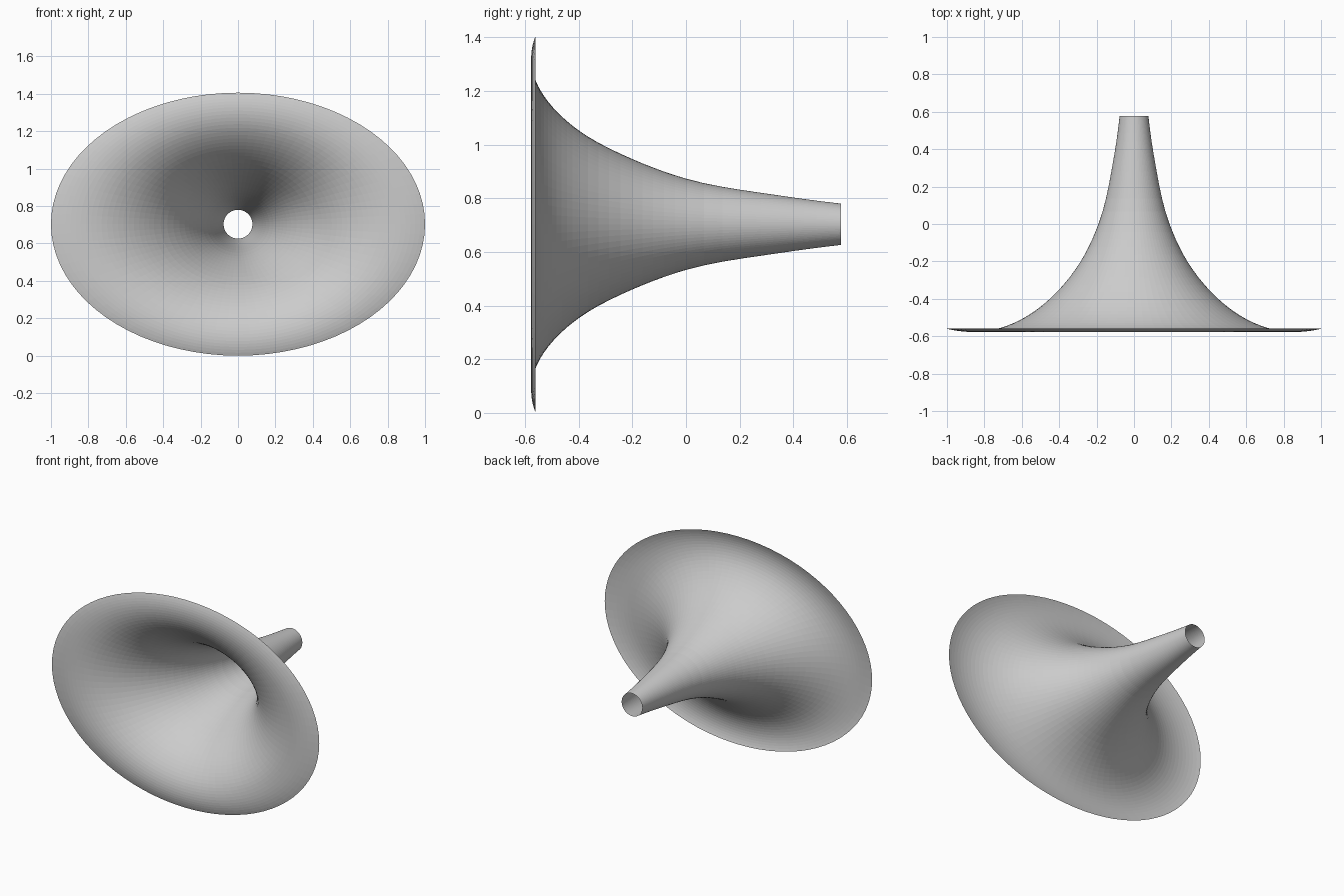
import bpy, bmesh, math
from mathutils import Vector

cube = bpy.data.objects.get("Cube")
if cube:
    bpy.data.objects.remove(cube, do_unlink=True)

SIDES = 80          # facets around the horn
STEPS = 5           # rings between profile points
CENTRE_Z = 0.703

# Profile from throat to rolled-back rim: depth, half width, half height
PROFILE = [Vector(p) for p in (
    (0.577, 0.077, 0.077), (0.35, 0.109, 0.107), (0.0, 0.19, 0.17),
    (-0.2, 0.285, 0.243), (-0.4, 0.45, 0.35), (-0.5, 0.585, 0.44),
    (-0.56, 0.73, 0.535), (-0.577, 0.87, 0.625), (-0.56, 1.0, 0.703))]


def smooth_profile(points, steps):
    """Cubic curve through the points, spaced by chord length."""
    t = [0.0]
    for a, b in zip(points, points[1:]):
        t.append(t[-1] + (b - a).length)
    last = len(points) - 1
    slope = [(points[i + 1] - points[i]) / (t[i + 1] - t[i]) for i in range(last)]
    tangent = []
    for i in range(1, last):
        h0, h1 = t[i] - t[i - 1], t[i + 1] - t[i]
        tangent.append((slope[i - 1] * h1 + slope[i] * h0) / (h0 + h1))
    tangent = [2 * slope[0] - tangent[0]] + tangent + [2 * slope[-1] - tangent[-1]]
    out = []
    for i in range(last):
        h = t[i + 1] - t[i]
        for k in range(steps):
            u = k / steps
            v = 1 - u
            out.append(points[i] * (v * v * (1 + 2 * u)) + tangent[i] * (h * u * v * v)
                       + points[i + 1] * (u * u * (1 + 2 * v)) - tangent[i + 1] * (h * u * u * v))
    return out + [points[-1]]


def elliptical_shell(name, rings, material):
    """Open thin shell lofted through elliptical rings."""
    bm = bmesh.new()
    loops = []
    for depth, width, height in rings:
        angles = [2 * math.pi * i / SIDES for i in range(SIDES)]
        loops.append([bm.verts.new((width * math.cos(a), depth, CENTRE_Z + height * math.sin(a)))
                      for a in angles])
    for near, far in zip(loops, loops[1:]):
        for i in range(SIDES):
            j = (i + 1) % SIDES
            bm.faces.new((near[i], near[j], far[j], far[i]))
    bm.normal_update()
    mesh = bpy.data.meshes.new(name)
    bm.to_mesh(mesh)
    bm.free()
    mesh.materials.append(material)
    obj = bpy.data.objects.new(name, mesh)
    bpy.context.collection.objects.link(obj)
    return obj


# Plain grey finish
grey = bpy.data.materials.new("light_grey")
grey.use_nodes = True
colour = (0.6, 0.6, 0.6, 1.0)
grey.diffuse_color = colour
grey.node_tree.nodes["Principled BSDF"].inputs["Base Color"].default_value = colour

# Flared horn: round throat, elliptical mouth, rolled-back rim
elliptical_shell("horn_flare", smooth_profile(PROFILE, STEPS), grey)
